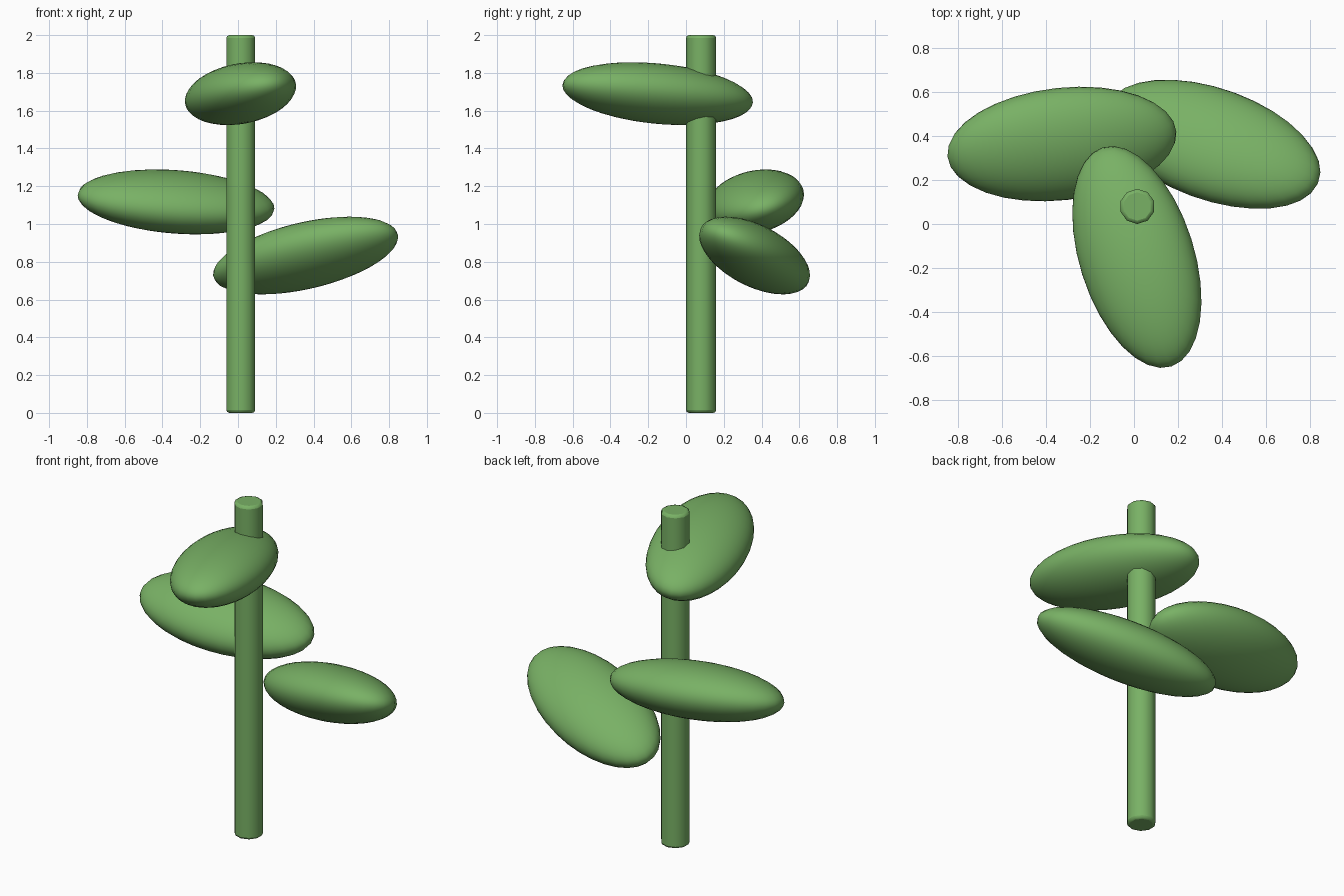
import bpy
from math import radians

if "Cube" in bpy.data.objects:
    bpy.data.objects.remove(bpy.data.objects["Cube"])

green = bpy.data.materials.new("leaf_green")
green.diffuse_color = (0.19, 0.44, 0.13, 1)
green.use_nodes = True
green.node_tree.nodes["Principled BSDF"].inputs["Base Color"].default_value = green.diffuse_color


def finish(name, smooth_angle):
    obj = bpy.context.object
    obj.name = name
    obj.data.materials.append(green)
    bpy.ops.object.shade_smooth_by_angle(angle=radians(smooth_angle))
    return obj


# Upright stem with slightly rounded ends
bpy.ops.mesh.primitive_cylinder_add(vertices=10, radius=0.08, depth=2,
                                    location=(0.015, 0.08, 1))
stem = bpy.context.object
bevel = stem.modifiers.new("soft_rim", 'BEVEL')
bevel.width = 0.015
bevel.segments = 2
bevel.limit_method = 'ANGLE'
bevel.angle_limit = radians(60)
finish("stem", 60)

# Leaves: one flattened ellipsoid, placed by roll, lift and heading
LEAVES = [
    ("lower_leaf", (0.358, 0.363, 0.833), (-17.8, -13.5, -20.2)),
    ("middle_leaf", (-0.328, 0.364, 1.117), (-16.4, -4.0, 186.2)),
    ("upper_leaf", (0.013, -0.15, 1.69), (5.5, -5.7, -72.5)),
]
for name, centre, angles in LEAVES:
    bpy.ops.mesh.primitive_uv_sphere_add(segments=32, ring_count=20, radius=1,
                                         location=centre,
                                         rotation=[radians(a) for a in angles])
    bpy.context.object.scale = (0.525, 0.2625, 0.1575)
    finish(name, 60)
